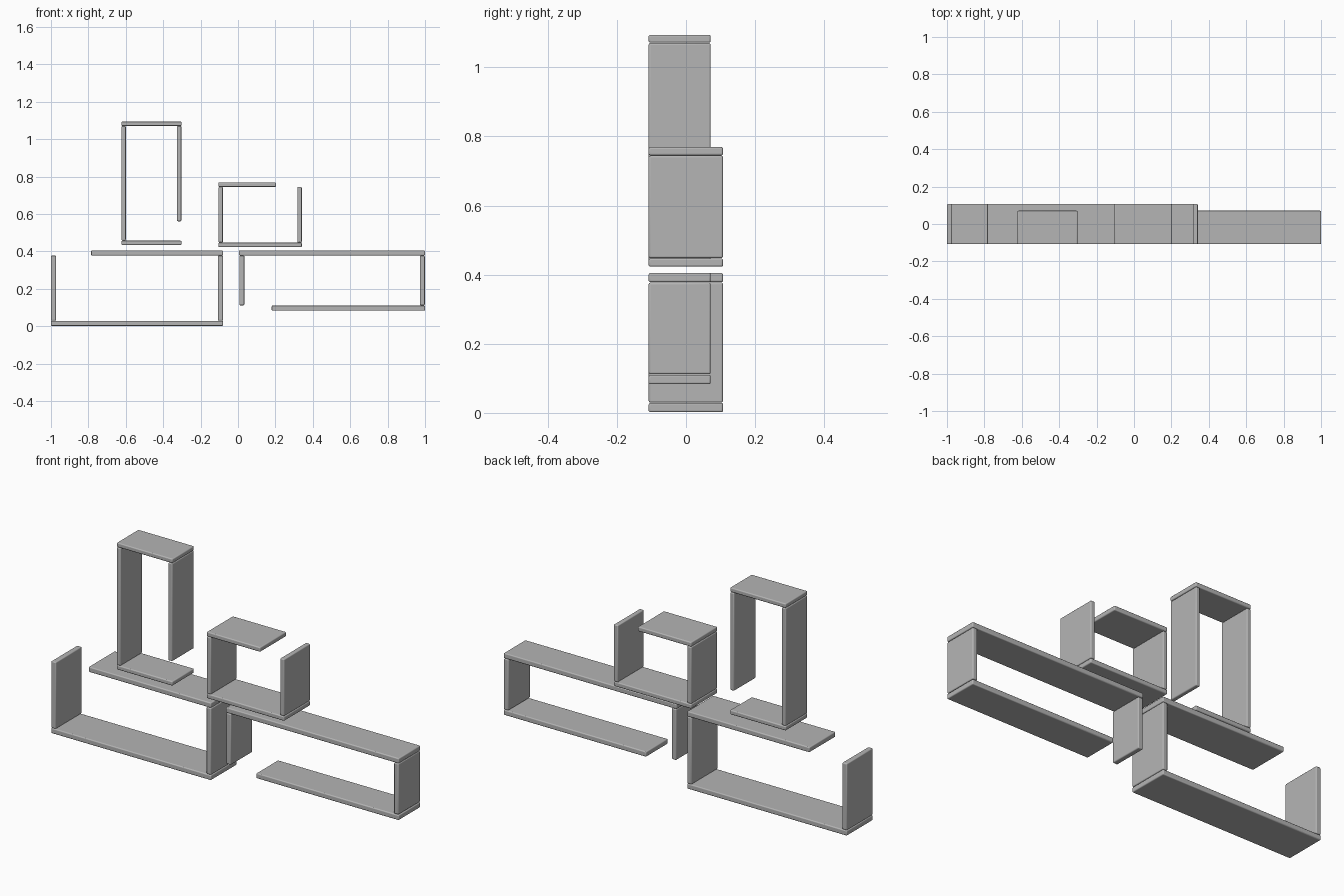
import bpy

cube = bpy.data.objects.get("Cube")
if cube:
    bpy.data.objects.remove(cube, do_unlink=True)

# Single board finish
grey = bpy.data.materials.new("board_grey")
grey.use_nodes = True
colour = (0.46, 0.46, 0.46, 1)
grey.diffuse_color = colour
grey.node_tree.nodes["Principled BSDF"].inputs["Base Color"].default_value = colour

FRONT = -0.108
DEEP, SHALLOW = 0.107, 0.071


def board(name, x0, x1, z0, z1, back):
    """Rounded-edge board running from the common front plane to its back."""
    bpy.ops.mesh.primitive_cube_add(
        size=1, location=((x0 + x1) / 2, (FRONT + back) / 2, (z0 + z1) / 2))
    ob = bpy.context.object
    ob.name = name
    ob.data.name = name
    ob.scale = (x1 - x0, back - FRONT, z1 - z0)
    bpy.ops.object.transform_apply(location=False, rotation=False, scale=True)
    ob.data.materials.append(grey)
    bevel = ob.modifiers.new("rounded_edges", "BEVEL")
    bevel.width = 0.005
    bevel.segments = 3
    bpy.ops.object.shade_smooth_by_angle()


def shelf(name, back, t, top, bottom, left, right):
    """Open box: top/bottom are (x0, x1, z0); left/right are (x0, z0, z1)."""
    for part, (x0, x1, z0) in (("top", top), ("bottom", bottom)):
        board(f"{name}_{part}", x0, x1, z0, z0 + t, back)
    # seen from the front, the model's right side is -x
    for part, (x0, z0, z1) in (("right_side", left), ("left_side", right)):
        board(f"{name}_{part}", x0, x0 + t, z0, z1, back)


# Long low shelf, open at its upper corner
shelf("long_right_shelf", DEEP, 0.027,
      (-0.785, -0.08, 0.378), (-1.0, -0.08, 0.002),
      (-1.0, 0.03, 0.377), (-0.107, 0.03, 0.377))

# Long low shelf, open at its lower corner
shelf("long_left_shelf", SHALLOW, 0.027,
      (0.005, 1.0, 0.378), (0.18, 1.0, 0.083),
      (0.007, 0.112, 0.377), (0.972, 0.112, 0.377))

# Square box standing on the middle
shelf("square_shelf", DEEP, 0.024,
      (-0.105, 0.203, 0.745), (-0.105, 0.341, 0.423),
      (-0.105, 0.448, 0.744), (0.317, 0.448, 0.744))

# Tall box
shelf("tall_shelf", SHALLOW, 0.023,
      (-0.623, -0.302, 1.071), (-0.623, -0.302, 0.434),
      (-0.623, 0.458, 1.07), (-0.326, 0.561, 1.07))
